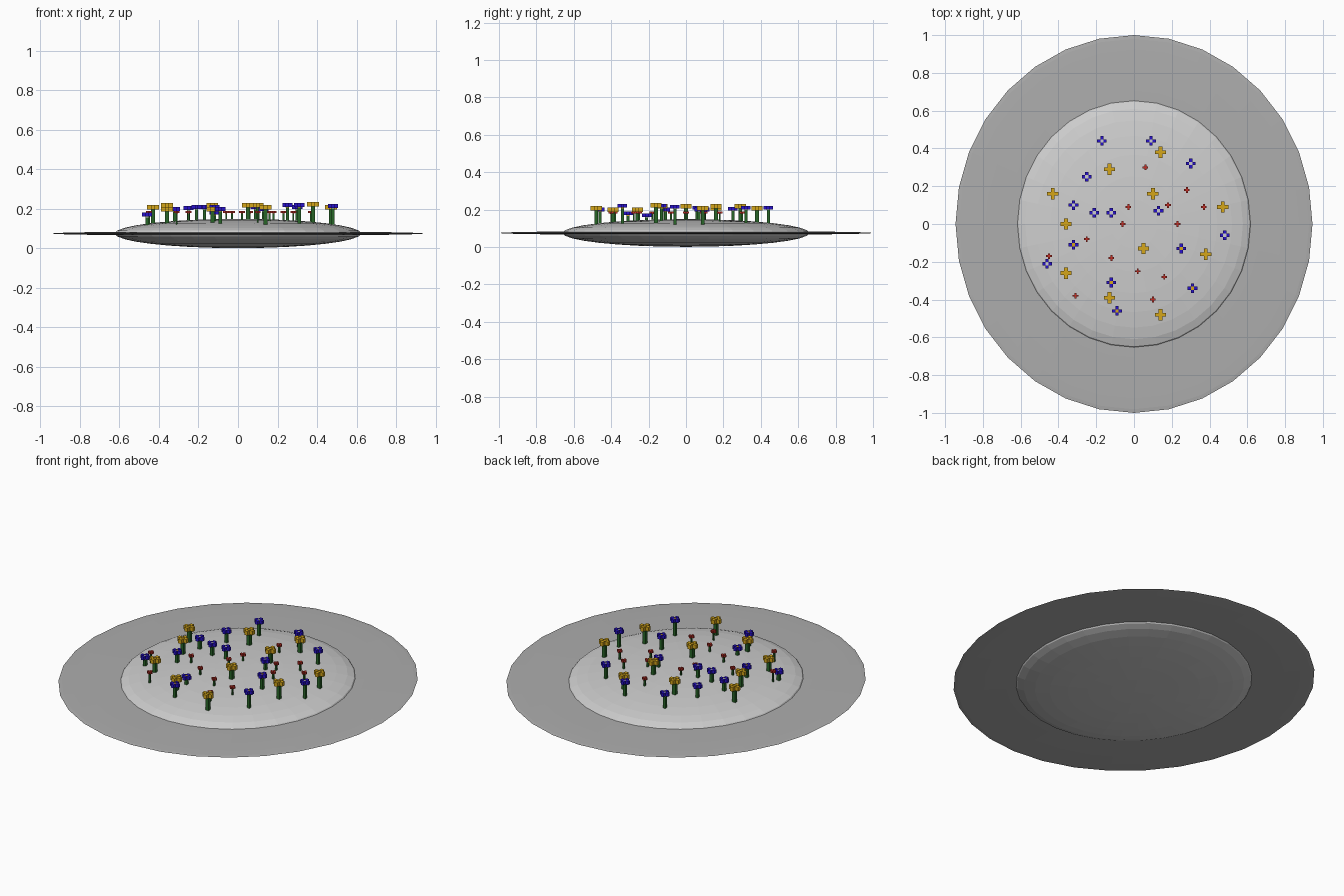
import bpy
import bmesh
import math
from mathutils import Matrix, Vector

default_cube = bpy.data.objects.get("Cube")
if default_cube:
    bpy.data.objects.remove(default_cube, do_unlink=True)


def make_material(name, colour):
    material = bpy.data.materials.new(name)
    material.use_nodes = True
    material.diffuse_color = (*colour, 1)
    shader = material.node_tree.nodes["Principled BSDF"]
    shader.inputs["Base Color"].default_value = (*colour, 1)
    return material


light_grey = make_material("light grey", (0.62, 0.62, 0.62))
mid_grey = make_material("mid grey", (0.42, 0.42, 0.42))
green = make_material("stem green", (0.02, 0.13, 0.02))
yellow = make_material("golden yellow", (0.66, 0.38, 0.01))
blue = make_material("deep blue", (0.02, 0.005, 0.6))
red = make_material("red", (0.55, 0.03, 0.02))


def finish(bm, name, materials):
    mesh = bpy.data.meshes.new(name)
    bm.to_mesh(mesh)
    bm.free()
    for material in materials:
        mesh.materials.append(material)
    obj = bpy.data.objects.new(name, mesh)
    bpy.context.collection.objects.link(obj)
    return obj


MIDDLE = 0.075
DOME = Vector((0.624, 0.66, 0.074))
RIM = Vector((0.945, 1.0, 0.011))


def add_ellipsoid(name, radii, material):
    bm = bmesh.new()
    bmesh.ops.create_uvsphere(
        bm, u_segments=32, v_segments=16, radius=1,
        matrix=Matrix.Translation((0, 0, MIDDLE)) @ Matrix.Diagonal((*radii, 1)))
    return finish(bm, name, [material])


def add_box(bm, centre, size, material_index=0):
    made = bmesh.ops.create_cube(
        bm, size=1,
        matrix=Matrix.Translation(centre) @ Matrix.Diagonal((*size, 1)))
    for face in {f for v in made["verts"] for f in v.link_faces}:
        face.material_index = material_index


def ground_height(x, y):
    inside = 1 - (x / DOME.x) ** 2 - (y / DOME.y) ** 2
    return MIDDLE + DOME.z * math.sqrt(max(inside, 0))


def add_flowers(name, spots, span, thick, stem_width, petals, centre):
    """Square stem, four petal blocks and a centre block for each spot."""
    bm = bmesh.new()
    arm = span / 3
    for x, y, top in spots:
        head = top - thick / 2
        foot = ground_height(x, y) - 0.01
        neck = top - thick
        add_box(bm, (x, y, (foot + neck) / 2),
                (stem_width, stem_width, neck - foot))
        for dx, dy in ((1, 0), (-1, 0), (0, 1), (0, -1)):
            add_box(bm, (x + dx * arm, y + dy * arm, head),
                    (arm, arm, thick), 1)
        # the centre hangs slightly below the petals
        add_box(bm, (x, y, head - thick * 0.15), (arm, arm, thick), 2)
    return finish(bm, name, [green, petals, centre])


# Broad thin rim and the lens-shaped mound through it
add_ellipsoid("rim_disc", RIM, mid_grey)
add_ellipsoid("mound", DOME, light_grey)

# Flower spots: x, y and top height
yellow_spots = [
    (-.43, .16, .22), (-.36, 0, .23), (-.36, -.26, .21), (-.13, .29, .23),
    (-.13, -.39, .21), (.14, .38, .22), (.1, .16, .23), (.05, -.13, .23),
    (.38, -.16, .235), (.47, .09, .22), (.14, -.48, .22)]
blue_front_spots = [
    (-.32, -.11, .21), (.25, -.13, .23), (-.12, -.31, .19),
    (.31, -.34, .23), (-.09, -.46, .21)]
blue_back_spots = [
    (-.17, .44, .22), (.09, .44, .22), (.3, .32, .22), (-.25, .25, .215),
    (-.32, .1, .21), (-.21, .06, .22), (-.12, .06, .22), (.13, .07, .21),
    (.48, -.06, .225), (-.46, -.21, .18)]
red_spots = [
    (.06, .3), (.28, .18), (-.03, .09), (.18, .1), (.37, .09), (-.06, 0),
    (.23, 0), (-.25, -.08), (-.45, -.17), (-.12, -.18), (.02, -.25),
    (.16, -.28), (-.31, -.38), (.1, -.4)]

add_flowers("yellow_flowers", yellow_spots, 0.06, 0.024, 0.02, yellow, yellow)
add_flowers("blue_front_flowers", blue_front_spots, 0.051, 0.02, 0.016, blue, yellow)
add_flowers("blue_back_flowers", blue_back_spots, 0.051, 0.02, 0.016, blue, light_grey)
add_flowers("red_flowers", [(x, y, 0.19) for x, y in red_spots],
            0.03, 0.012, 0.009, red, red)
